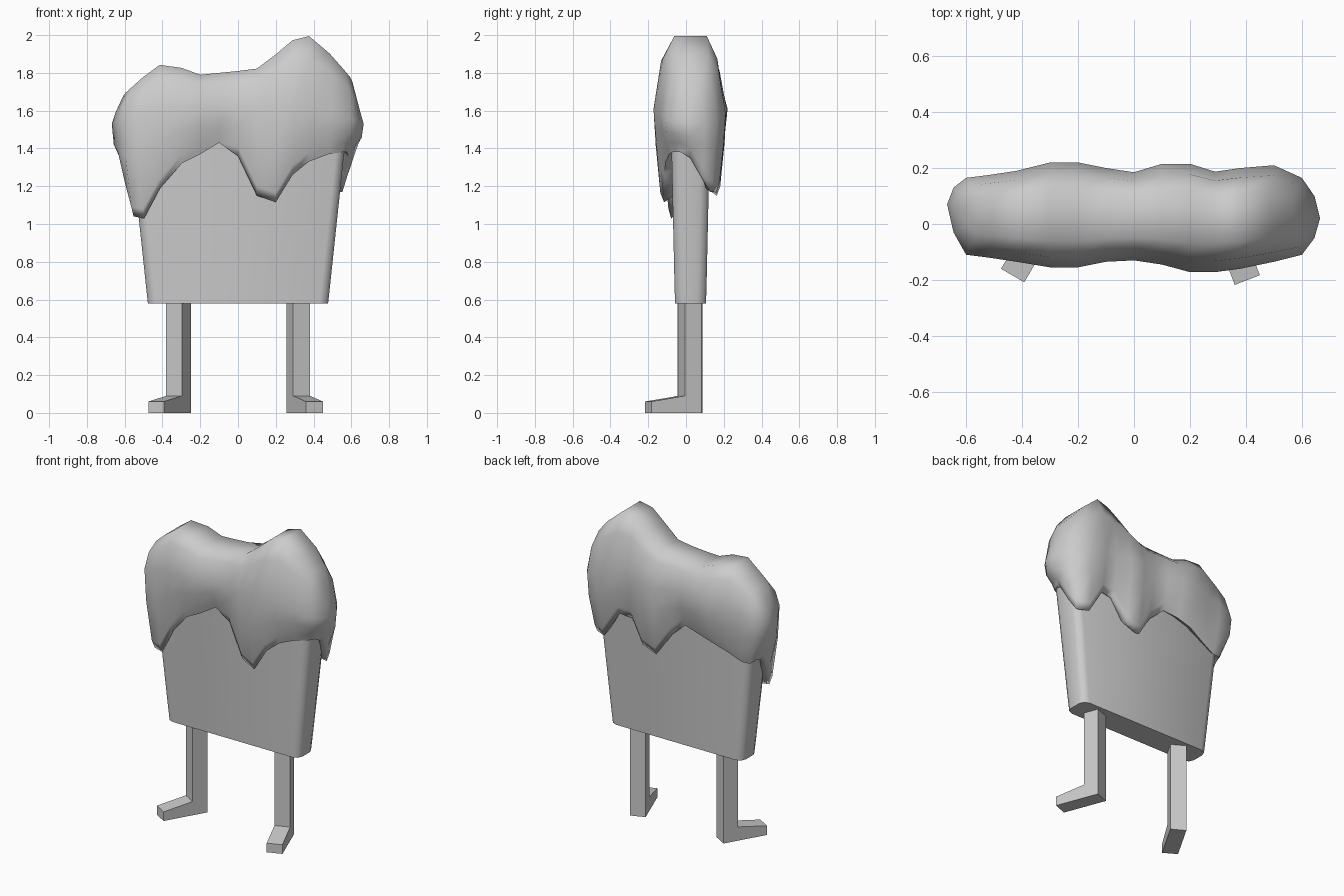
import bpy, bmesh, math
from mathutils import Matrix

if "Cube" in bpy.data.objects:
    bpy.data.objects.remove(bpy.data.objects["Cube"])


def make(name, bm, angle=None):
    bmesh.ops.recalc_face_normals(bm, faces=bm.faces)
    mesh = bpy.data.meshes.new(name)
    bm.to_mesh(mesh)
    bm.free()
    ob = bpy.data.objects.new(name, mesh)
    bpy.context.collection.objects.link(ob)
    if angle:
        bpy.ops.object.select_all(action='DESELECT')
        bpy.context.view_layer.objects.active = ob
        ob.select_set(True)
        bpy.ops.object.shade_smooth_by_angle(angle=math.radians(angle))
    return ob


def loft(bm, rings):
    rows = [[bm.verts.new(p) for p in r] for r in rings]
    n = len(rows[0])
    for a, b in zip(rows, rows[1:]):
        for i in range(n):
            j = (i + 1) % n
            bm.faces.new((a[i], a[j], b[j], b[i]))
    return rows


def interp(table, x):
    for (x0, z0), (x1, z1) in zip(table, table[1:]):
        if x <= x1:
            return z0 + (z1 - z0) * max(0, (x - x0) / (x1 - x0))
    return table[-1][1]


# Tapered slab body with rounded upright edges
def rounded_ring(hx, hy, z, r):
    pts = []
    for k, (sx, sy) in enumerate(((1, 1), (-1, 1), (-1, -1), (1, -1))):
        for a in (0, 45, 90):
            t = math.radians(90 * k + a)
            pts.append((sx * (hx - r) + r * math.cos(t),
                        0.024 + sy * (hy - r) + r * math.sin(t), z))
    return pts


bm = bmesh.new()
rows = loft(bm, [rounded_ring(0.477, 0.082, 0.58, 0.045),
                 rounded_ring(0.488, 0.085, 0.68, 0.045),
                 rounded_ring(0.57, 0.102, 1.45, 0.045)])
bm.faces.new(rows[0])
bm.faces.new(rows[-1])
make("body", bm, 60)

# Dripping topping: (x, front y, front hem z, back y, back hem z)
stations = [
    (-.60, -.110, 1.04, .165, 1.25), (-.52, -.120, 1.03, .175, 1.25),
    (-.42, -.135, 1.19, .190, 1.29), (-.30, -.155, 1.32, .220, 1.34),
    (-.20, -.155, 1.37, .220, 1.37), (-.10, -.135, 1.43, .200, 1.39),
    (.00, -.130, 1.36, .185, 1.30), (.10, -.145, 1.15, .215, 1.15),
    (.20, -.172, 1.115, .215, 1.19), (.29, -.172, 1.26, .187, 1.33),
    (.38, -.160, 1.33, .200, 1.34), (.50, -.135, 1.37, .210, 1.17),
    (.60, -.110, 1.38, .165, 1.17)]
right_side = [(.645, -.05, 1.38), (.665, .02, 1.35), (.645, .10, 1.25)]
left_side = [(-.645, .13, 1.27), (-.668, .07, 1.26), (-.645, -.03, 1.15)]
columns = ([(s[0], s[1], s[2]) for s in stations] + right_side
           + [(s[0], s[3], s[4]) for s in reversed(stations)] + left_side)
crest = [(-.67, 1.5), (-.66, 1.6), (-.6, 1.69), (-.5, 1.78), (-.39, 1.86),
         (-.2, 1.79), (0, 1.81), (.12, 1.825), (.28, 1.97), (.37, 2.0),
         (.5, 1.89), (.6, 1.77), (.665, 1.57)]


def ring(shrink, depth, base, up, lift):
    """base: part of the way hem to bulge; up: part of the way bulge to crest"""
    pts = []
    for x, y, hem in columns:
        nx = x * (1 - shrink * (abs(x) / .667) ** 4)
        bulge = 1.61 - .08 * (abs(x) / .667) ** 4
        z = hem + base * (bulge - hem) + lift
        z += up * (interp(crest, nx) - bulge)
        pts.append((nx, .028 + (y - .028) * depth, z))
    return pts


bm = bmesh.new()
rows = loft(bm, [ring(.22, .42, 0, 0, .04), ring(.12, .72, 0, 0, 0),
                 ring(.09, .82, 0, 0, .05), ring(.015, .94, .6, 0, 0),
                 ring(0, 1, 1, 0, 0), ring(.03, .80, 1, .7, 0),
                 ring(.09, .48, 1, 1, 0)])
top, n, m = rows[-1], len(stations), len(right_side)
front, back = top[:n], top[n + m:2 * n + m][::-1]
for i in range(n - 1):
    bm.faces.new((front[i], front[i + 1], back[i + 1], back[i]))
bm.faces.new([front[-1]] + top[n:n + m] + [back[-1]])
bm.faces.new([back[0]] + top[2 * n + m:] + [front[0]])
make("dripping_topping", bm, 80)

# Square legs with wedge feet turned outward
profile = [(.048, 0), (-.237, 0), (-.237, .06), (-.048, .09),
           (-.048, .62), (.048, .62)]
for name, x, turn in (("left_leg", -.315, -30), ("right_leg", .32, 21)):
    bm = bmesh.new()
    a, b = loft(bm, [[(s, y, z) for y, z in profile] for s in (-.048, .048)])
    bm.faces.new(a)
    bm.faces.new(b)
    bm.transform(Matrix.Translation((x, .021, 0))
                 @ Matrix.Rotation(math.radians(turn), 4, 'Z'))
    make(name, bm)
